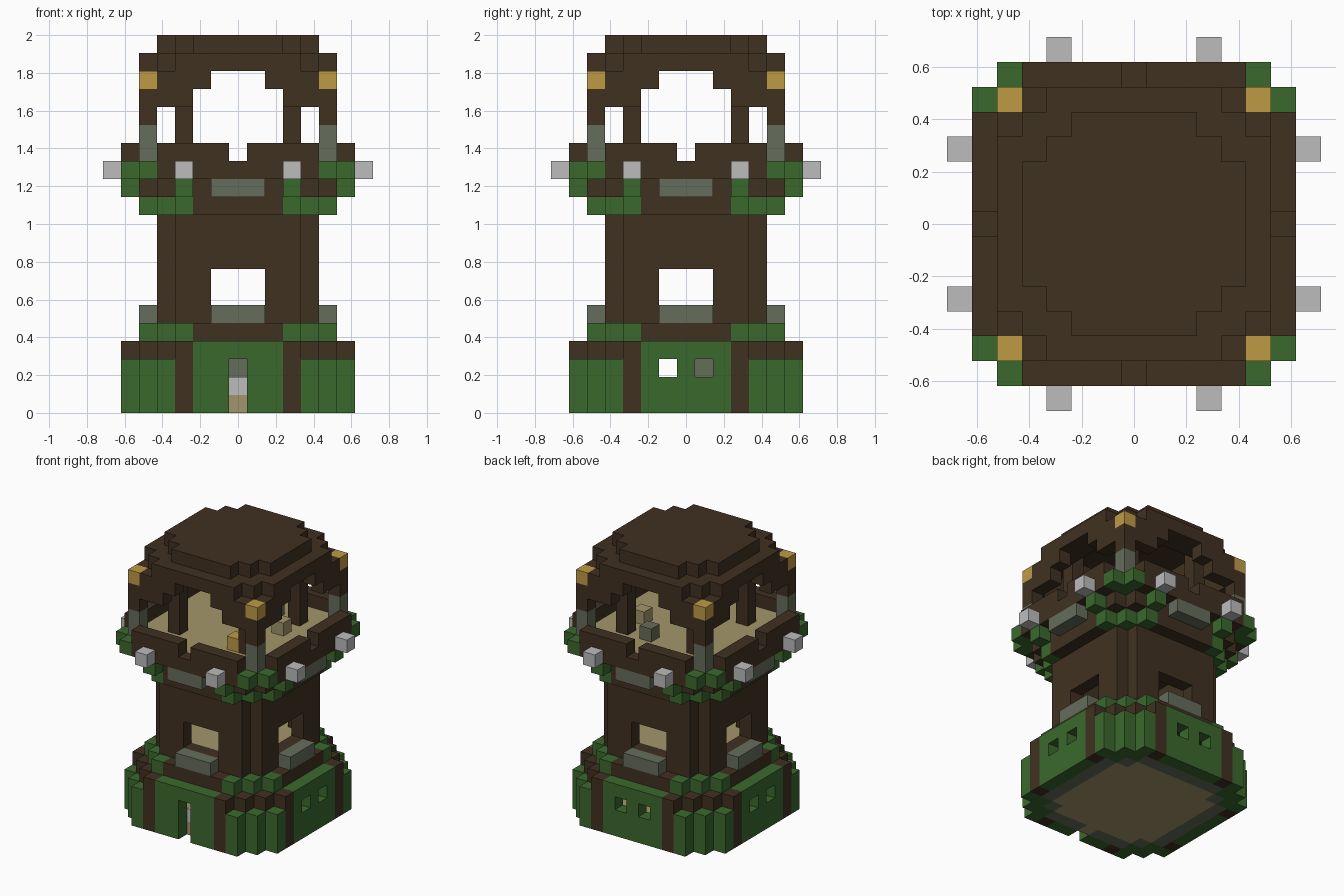
import bpy, bmesh
from mathutils import Vector

if "Cube" in bpy.data.objects:
    bpy.data.objects.remove(bpy.data.objects["Cube"], do_unlink=True)

U = 2 / 21  # edge of one block


def linear(c):
    c /= 255
    return c / 12.92 if c <= 0.04045 else ((c + 0.055) / 1.055) ** 2.4


def material(name, *rgb):
    m = bpy.data.materials.new(name)
    m.use_nodes = True
    col = [linear(c) for c in rgb] + [1]
    m.diffuse_color = col
    m.node_tree.nodes["Principled BSDF"].inputs["Base Color"].default_value = col
    return m


BROWN = material("dark_wood", 64, 49, 33)
GREEN = material("leaf_green", 59, 105, 45)
GREY = material("mossy_stone", 102, 109, 91)
PALE = material("pale_stone", 187, 188, 187)
TAN = material("tan_planks", 163, 150, 107)
GOLD = material("lantern_gold", 190, 155, 69)

SIDES = [Vector(v) for v in ((1, 0, 0), (-1, 0, 0), (0, 1, 0), (0, -1, 0), (0, 0, 1), (0, 0, -1))]


def blocks(rule, low, high):
    """Blocks of layers low..high where rule(i, j, a, b) holds;
    a and b are the larger and smaller distance from the axis."""
    span = range(-7, 8)
    return {(i, j, k) for i in span for j in span for k in range(low, high + 1)
            if rule(i, j, max(abs(i), abs(j)), min(abs(i), abs(j)))}


def build(name, mat, *groups):
    """Make one mesh from the outer faces of the united block groups."""
    cells = set().union(*groups)
    bm = bmesh.new()
    for c in cells:
        mid = Vector(c) + Vector((0, 0, 0.5))
        for n in SIDES:
            if tuple(int(v) for v in Vector(c) + n) in cells:
                continue
            t = Vector((n.y, n.z, n.x))
            w = n.cross(t)
            corners = [mid + n / 2 + t * p / 2 + w * q / 2
                       for p, q in ((-1, -1), (1, -1), (1, 1), (-1, 1))]
            bm.faces.new([bm.verts.new(v * U) for v in corners])
    bmesh.ops.remove_doubles(bm, verts=bm.verts, dist=U / 50)
    bmesh.ops.dissolve_limit(bm, angle_limit=0.01, verts=bm.verts, edges=bm.edges)
    mesh = bpy.data.meshes.new(name)
    bm.to_mesh(mesh)
    bm.free()
    mesh.materials.append(mat)
    ob = bpy.data.objects.new(name, mesh)
    bpy.context.collection.objects.link(ob)
    return ob


# Base: green panels with brown posts, door in front, windows on the other sides
def base_rim(i, j, a, b):
    return a <= 6 and a + b <= 10 and (a == 6 or a + b >= 9)


def base_post(i, j, a, b):
    return a == 6 and b == 3


door = {(0, -6, k) for k in range(3)}
windows = blocks(lambda i, j, a, b: a == 6 and b == 1 and j != -6, 2, 2)
panels = blocks(lambda *p: base_rim(*p) and not base_post(*p), 0, 2)
build("base_panels", GREEN, panels - door - windows,
      blocks(lambda i, j, a, b: a == 6 and b <= 2, 3, 3))
build("base_posts", BROWN, blocks(base_post, 0, 2),
      blocks(lambda i, j, a, b: a <= 6 and (a + b == 9 or (a == 6 and b == 3)), 3, 3))


# Ground floor with a stone border
def ground(i, j, a, b):
    return (a <= 4 and a + b <= 7) or (i, j) == (0, -5)


build("ground_floor", TAN, blocks(ground, 0, 0))
build("ground_border", GREY, blocks(
    lambda i, j, a, b: a <= 5 and a + b <= 8 and not ground(i, j, a, b), 0, 0))
build("door_block", PALE, {(0, -5, 1)})
build("ground_block", GREY, {(0, 1, 2)})


# Stepped rings with green corners, below and above the shaft
def step_corner(i, j, a, b):
    return a <= 5 and a + b == 8


for name, k in (("lower", 4), ("upper", 11)):
    build(name + "_ledge_corners", GREEN, blocks(step_corner, k, k))
    build(name + "_ledge", BROWN, blocks(
        lambda i, j, a, b: a <= 5 and a + b < 8, k, k))


# Tower shaft with four large window openings
def shaft(i, j, a, b):
    return (a == 4 and b <= 3) or (a == 3 and b == 3)


openings = blocks(lambda i, j, a, b: a == 4 and b <= 1, 6, 7)
build("tower_shaft", BROWN, blocks(shaft, 5, 10) - openings)
build("tower_floor", TAN, blocks(lambda i, j, a, b: a <= 3 and a + b <= 5, 5, 5))
build("window_sills", GREY, blocks(lambda i, j, a, b: a == 5 and b <= 1, 5, 5))

# Lookout platform
build("platform", BROWN, blocks(lambda i, j, a, b: a <= 5 and a + b <= 9, 12, 12))
build("platform_slabs", GREY, blocks(lambda i, j, a, b: a == 6 and b <= 1, 12, 12))
build("platform_leaves", GREEN,
      blocks(lambda i, j, a, b: a == 6 and b == 3, 12, 12),
      blocks(lambda i, j, a, b: b == 5 and a <= 6 and a + b <= 11, 13, 13))
build("lookout_floor", TAN, blocks(lambda i, j, a, b: a <= 5 and a + b <= 9, 13, 13))
build("lookout_wall", BROWN,
      blocks(lambda i, j, a, b: a == 6 and b <= 4, 13, 13),
      blocks(lambda i, j, a, b: a == 6 and 1 <= b <= 4, 14, 14))
build("wall_studs", PALE, blocks(lambda i, j, a, b: a == 7 and b == 3, 13, 13))

# Things on the lookout floor
build("lookout_lantern", GOLD, {(2, -3, 14)})
build("lookout_crate", TAN, {(3, 1, 14)})
build("lookout_stone", GREY, {(1, 3, 14)})


# Corner pillars, inner posts and lanterns
def corner(i, j, a, b):
    return a == b == 5


build("pillar_feet", GREY, blocks(corner, 14, 15))
build("pillar_lanterns", GOLD, blocks(corner, 18, 18))
build("inner_posts", BROWN, blocks(lambda i, j, a, b: a == b == 3, 14, 18))

# Roof: arched brackets, stepped eaves and flat cap
build("roof_brackets", BROWN, blocks(corner, 16, 16),
      blocks(lambda i, j, a, b: a == 5 and b >= 3, 17, 17),
      blocks(lambda i, j, a, b: a == 5 and 2 <= b <= 4, 18, 18))
build("roof_eaves", BROWN, blocks(
    lambda i, j, a, b: a <= 5 and a + b <= 8 and (a >= 4 or a + b >= 6), 19, 19))
build("roof_cap", BROWN, blocks(lambda i, j, a, b: a <= 4 and a + b <= 6, 20, 20))
